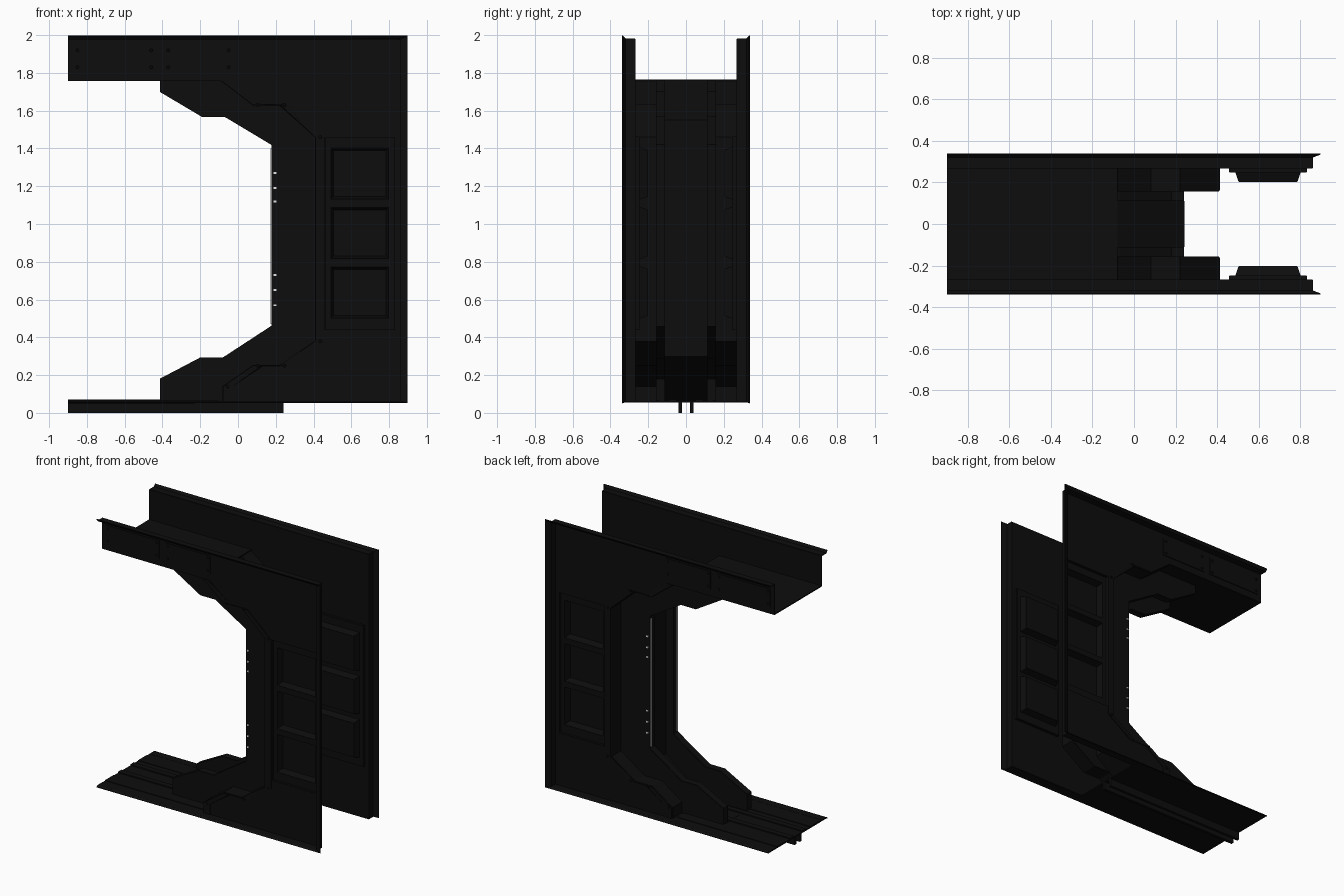
import bpy, bmesh
from mathutils import Matrix

cube = bpy.data.objects.get("Cube")
if cube:
    bpy.data.objects.remove(cube, do_unlink=True)


def material(name, colour):
    m = bpy.data.materials.new(name)
    m.diffuse_color = colour
    m.use_nodes = True
    m.node_tree.nodes["Principled BSDF"].inputs["Base Color"].default_value = colour
    return m


black = material("black metal", (0.004, 0.004, 0.004, 1))
white = material("white light", (0.8, 0.8, 0.8, 1))


def finish(bm, name, mat=black, mirror=True, thick=0.006):
    bmesh.ops.recalc_face_normals(bm, faces=bm.faces)
    me = bpy.data.meshes.new(name)
    bm.to_mesh(me)
    bm.free()
    me.materials.append(mat)
    ob = bpy.data.objects.new(name, me)
    bpy.context.scene.collection.objects.link(ob)
    if thick:
        mod = ob.modifiers.new("thickness", "SOLIDIFY")
        mod.thickness = thick
        mod.offset = 0
    if mirror:
        mod = ob.modifiers.new("other side", "MIRROR")
        mod.use_axis = (False, True, False)
    return ob


def plate(name, loops, y, **kw):
    """Flat sheet in the xz plane; loops after the first are holes."""
    bm = bmesh.new()
    edges = []
    for loop in loops:
        vs = [bm.verts.new((x, y, z)) for x, z in loop]
        edges += [bm.edges.new((vs[i - 1], v)) for i, v in enumerate(vs)]
    bmesh.ops.triangle_fill(bm, edges=edges, use_beauty=True, normal=(0, 1, 0))
    return finish(bm, name, **kw)


def loft(name, rings, closed=False, **kw):
    """Sheet joining successive (path, y) rings."""
    bm = bmesh.new()
    rows = [[bm.verts.new((x, y, z)) for x, z in path] for path, y in rings]
    n = len(rows[0])
    for a, b in zip(rows, rows[1:]):
        for i in range(n if closed else n - 1):
            j = (i + 1) % n
            bm.faces.new((a[i], a[j], b[j], b[i]))
    return finish(bm, name, **kw)


def boxes(name, spans, **kw):
    bm = bmesh.new()
    for lo, hi in spans:
        size = [h - l for l, h in zip(lo, hi)]
        mid = [(h + l) / 2 for l, h in zip(lo, hi)]
        bmesh.ops.create_cube(bm, size=1, matrix=Matrix.Translation(mid) @ Matrix.Diagonal((*size, 1)))
    return finish(bm, name, thick=0, **kw)


def rect(x0, x1, z0, z1):
    return [(x0, z0), (x1, z0), (x1, z1), (x0, z1)]


# Edge paths of the stepped C-shaped opening, top to bottom
wall_edge = [(-.09, 1.76), (.08, 1.63), (.22, 1.63), (.41, 1.46), (.41, .38),
             (.22, .25), (.08, .25), (-.08, .14), (-.08, .06)]
inner_edge = [(-.41, 1.76), (-.41, 1.70), (-.19, 1.57), (-.07, 1.57), (.18, 1.42),
              (.18, .46), (-.08, .29), (-.2, .29), (-.41, .18), (-.41, .06)]
groove = [(-.41, 1.76), (-.08, 1.76), (.24, 1.55), (.24, .3), (-.08, .06), (-.41, .06)]

# Outer walls with a recessed ladder of pockets
frame = rect(.46, .83, .44, 1.46)
outline = [(-.9, 1.76)] + wall_edge + [(.86, .06), (.86, 1.98), (-.9, 1.98)]
plate("side_wall", [outline, frame], .27)
loft("frame_step", [(frame, .27), (frame, .25)], closed=True)
levels = [.5, .815, 1.13]
pockets = [rect(.49, .80, z, z + .275) for z in levels]
plate("frame_panel", [frame] + pockets, .25)
for p, z in zip(pockets, levels):
    floor = rect(.505, .785, z + .015, z + .26)
    loft("pocket_sides", [(p, .25), (floor, .205)], closed=True)
    plate("pocket_floor", [floor], .205)

# Outward flange with a pointed lip along top, end and bottom
base = [(-.9, 1.98), (.86, 1.98), (.86, .06), (-.9, .06)]
tip = [(-.9, 1.997), (.897, 1.997), (.897, .053), (-.9, .053)]
loft("rim_flange", [(base, .27), (base, .322), (tip, .337)])

# Stepped jambs and the grooved web of the opening
loft("wall_return", [(wall_edge, .27), (wall_edge, .16)])
plate("jamb_plate", [inner_edge + wall_edge[::-1]], .16)
loft("jamb_edge", [(inner_edge, .16), (inner_edge, .11)])
plate("groove_side", [inner_edge + groove[-2:0:-1]], .11)
loft("groove_back", [(groove, .11), (groove, -.11)], mirror=False)

# Overhead channel floor
boxes("channel_floor", [((-.9, -.27, 1.757), (-.08, .27, 1.765))], mirror=False)

# Bottom track: floor sheet, raised strips and two guide ribs
boxes("track_floor", [((-.9, -.325, .054), (.24, .325, .062))], mirror=False)
boxes("track_strips", [((-.9, .05, .06), (.1, .09, .07)),
                       ((-.9, .14, .06), (-.1, .24, .066))])
boxes("guide_rib", [((-.9, .02, 0), (.24, .04, .056))])

# Raised trim along the wall edge and cover plates on the beams
band = [(x + .05, z) for x, z in wall_edge]
plate("edge_trim", [wall_edge + band[::-1]], .276)
covers = [rect(-.87, -.44, 1.81, 1.94), rect(-.39, -.03, 1.81, 1.94)]
for c in covers:
    plate("cover_plate", [c], .276)

# Bolt heads at the cover corners and along the trim
bm = bmesh.new()
spots = [(x + (.02 if i in (0, 3) else -.02), z + (.02 if i < 2 else -.02))
         for c in covers for i, (x, z) in enumerate(c)]
spots += [(x + .025, z) for x, z in wall_edge[1:-1]]
for x, z in spots:
    bmesh.ops.create_cone(bm, cap_ends=True, segments=8, radius1=.009, radius2=.007, depth=.008,
                          matrix=Matrix.Translation((x, .282, z)) @ Matrix.Rotation(-1.5708, 4, "X"))
finish(bm, "bolts", thick=0)

# Light strips and small lamps on the jambs
boxes("light_strip", [((.171, .147, .47), (.178, .153, 1.4))], mat=white)
boxes("jamb_lamps", [((.188, .16, z - .005), (.203, .167, z + .005))
                     for z in (.57, .65, .73, 1.12, 1.19, 1.27)], mat=white)
